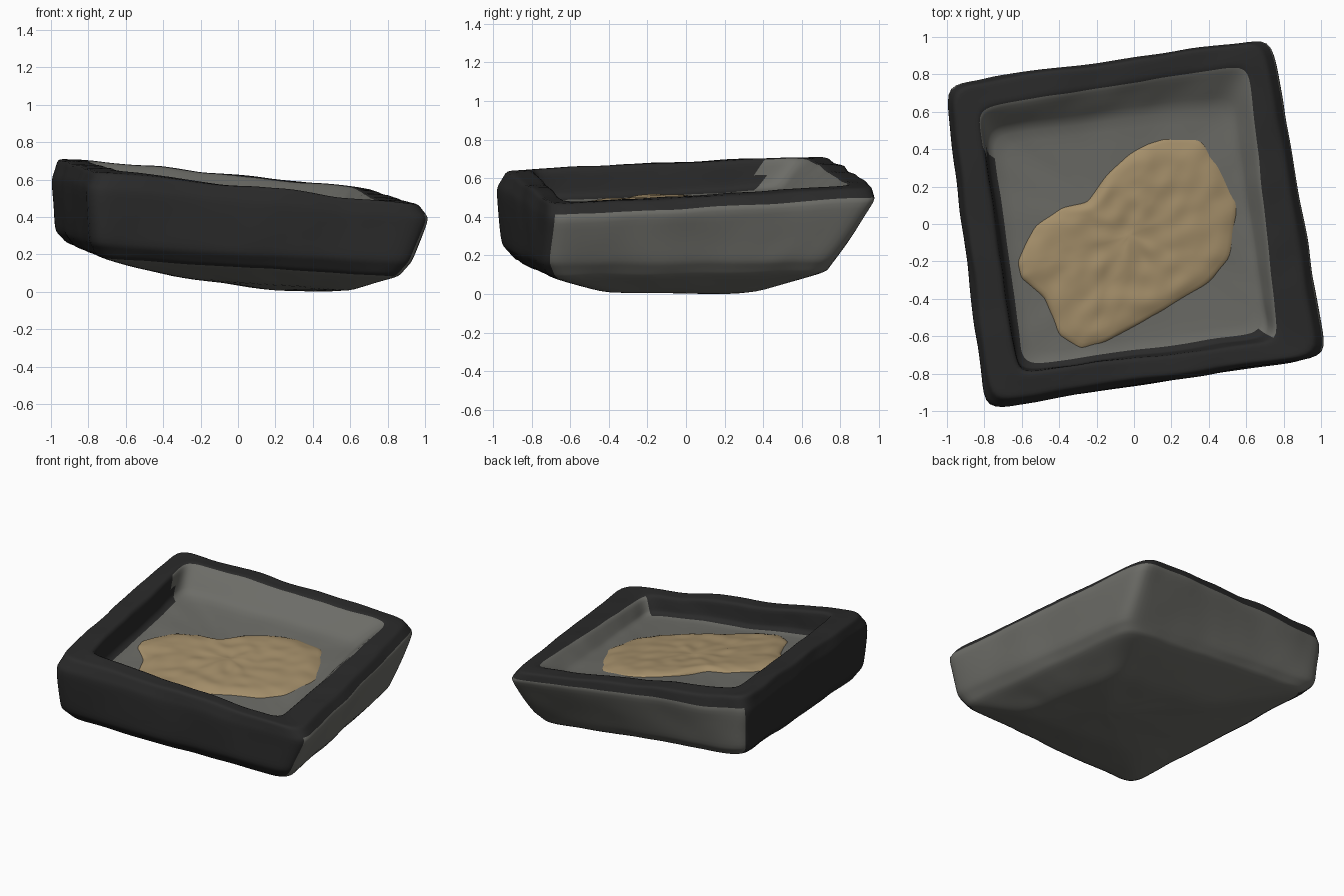
import bpy, bmesh, math
from mathutils import Vector, noise

if "Cube" in bpy.data.objects:
    bpy.data.objects.remove(bpy.data.objects["Cube"])

def mat(name, rgb):
    m = bpy.data.materials.new(name)
    m.diffuse_color = (*rgb, 1)
    m.use_nodes = True
    m.node_tree.nodes["Principled BSDF"].inputs["Base Color"].default_value = m.diffuse_color
    return m

GRAY = mat("grey stone", (0.15, 0.15, 0.135))
DARK = mat("charcoal glaze", (0.023, 0.023, 0.023))
SAND = mat("sand", (0.375, 0.275, 0.145))

N = 20      # points per side
SUB = 4     # steps between two sections

def lump(p, freq, amp):
    return noise.noise_vector(Vector(p) * freq) * amp

def square_ring(corners, r):
    """Rounded square mapped onto four corners (front-left, front-right, back-right, back-left)."""
    a, b, c, d = [Vector(v) for v in corners]
    base = [(-1, -1), (1, -1), (1, 1), (-1, 1)]
    pts = []
    for s in range(4):
        p0, p1 = Vector(base[s]), Vector(base[(s + 1) % 4])
        for i in range(N):
            p = p0.lerp(p1, i / N)
            q = Vector([max(-1 + r, min(1 - r, v)) for v in p])
            off = p - q
            p = q + off.normalized() * r if off.length > 1e-6 else p
            u, v = (p.x + 1) / 2, (p.y + 1) / 2
            pts.append(a.lerp(b, u).lerp(d.lerp(c, u), v))
    return pts

def finish(name, bm, mats):
    bmesh.ops.recalc_face_normals(bm, faces=bm.faces)
    me = bpy.data.meshes.new(name)
    for f in bm.faces:
        f.smooth = True
    bm.to_mesh(me)
    bm.free()
    for m in mats:
        me.materials.append(m)
    ob = bpy.data.objects.new(name, me)
    bpy.context.collection.objects.link(ob)
    sub = ob.modifiers.new("soften", 'SUBSURF')
    sub.levels = sub.render_levels = 1
    return ob

# Tray: sections from the underside, up the walls, over the rim, down to the floor
sections = [
    ([(.18, -.06, .008), (.22, -.06, .006), (.22, -.02, .006), (.18, -.02, .008)], .3),
    ([(-.35, -.45, .075), (.60, -.42, .003), (.47, .38, .003), (-.35, .35, .09)], .2),
    ([(-.74, -.90, .18), (.87, -.69, .08), (.66, .73, .11), (-.92, .67, .26)], .1),
    ([(-.78, -.97, .26), (.95, -.73, .16), (.71, .78, .18), (-.99, .72, .33)], .08),
    ([(-.80, -1.0, .56), (1.04, -.70, .38), (.74, 1.0, .49), (-1.015, .75, .61)], .07),
    ([(-.77, -.95, .645), (.98, -.69, .465), (.69, .98, .555), (-.98, .73, .715)], .09),
    ([(-.62, -.80, .645), (.77, -.62, .475), (.61, .86, .56), (-.84, .62, .71)], .08),
    ([(-.615, -.79, .47), (.72, -.60, .365), (.50, .64, .45), (-.79, .49, .54)], .12),
    ([(-.03, -.03, .45), (.03, -.03, .445), (.03, .03, .445), (-.03, .03, .45)], .3),
]
rings = [square_ring(*s) for s in sections]
bm = bmesh.new()
loops = []
for k in range(len(rings) - 1):
    last = k == len(rings) - 2
    for j in range(SUB + (1 if last else 0)):
        loop = []
        for p, q in zip(rings[k], rings[k + 1]):
            v = p.lerp(q, j / SUB)
            amp = .02 if k in (4, 5, 6) else .014
            v = v + lump(v, 3.2, amp * .7) + lump(v, 8, amp * .35)
            v.z = max(v.z, .0)
            loop.append(bm.verts.new(v))
        loops.append(loop)
M = 4 * N
for j in range(len(loops) - 1):
    sec, step = divmod(j, SUB)
    for i in range(M):
        f = bm.faces.new((loops[j][i], loops[j][(i + 1) % M],
                          loops[j + 1][(i + 1) % M], loops[j + 1][i]))
        side = i // N       # 0 front, 1 right, 2 back, 3 left
        glazed_side = side in (0, 3)
        y = f.calc_center_median().y
        dark = (sec == 5 or (sec == 4 and (glazed_side or step > 0))  # rim
                or (sec in (2, 3) and glazed_side)         # outer front and left walls
                or (sec == 6 and glazed_side and y < .4))  # their inner faces
        f.material_index = 1 if dark else 0
bm.faces.new(loops[0])
bm.faces.new(loops[-1])
finish("square_tray", bm, [GRAY, DARK])

# Sand patch: rough mound lying on the sloping floor
outline = [(-.60, -.20), (-.58, -.28), (-.46, -.38), (-.39, -.57), (-.28, -.65), (-.17, -.62),
           (0, -.53), (.18, -.43), (.38, -.31), (.50, -.17), (.54, .12), (.46, .28), (.34, .44),
           (.15, .44), (0, .38), (-.14, .25), (-.24, .11), (-.38, .08), (-.52, -.02)]
mid = Vector((-.02, -.06))
outline = [mid + (Vector(p) - mid) * 1.06 for p in outline]
edge = []
for i, p in enumerate(outline):
    q = outline[(i + 1) % len(outline)]
    edge += [p.lerp(q, t / 4) for t in range(4)]
bm = bmesh.new()

def sand_vert(p, t):
    base = .455 - .09 * p.x + .05 * p.y
    z = base + .024 * min(1, (1 - t) * 6) + .014 * noise.noise(Vector((p.x * 11, p.y * 11, 0)))
    if t == 1:
        z = base - .04
    return bm.verts.new((p.x, p.y, z))

steps = [t / 14 for t in range(1, 14)] + [.985, 1]
sand = [[sand_vert(mid.lerp(p, t), t) for p in edge] for t in steps]
top = sand_vert(mid, 0)
E = len(edge)
for i in range(E):
    n = (i + 1) % E
    bm.faces.new((top, sand[0][i], sand[0][n]))
    for a, b in zip(sand, sand[1:]):
        bm.faces.new((a[i], b[i], b[n], a[n]))
finish("sand_patch", bm, [SAND])
